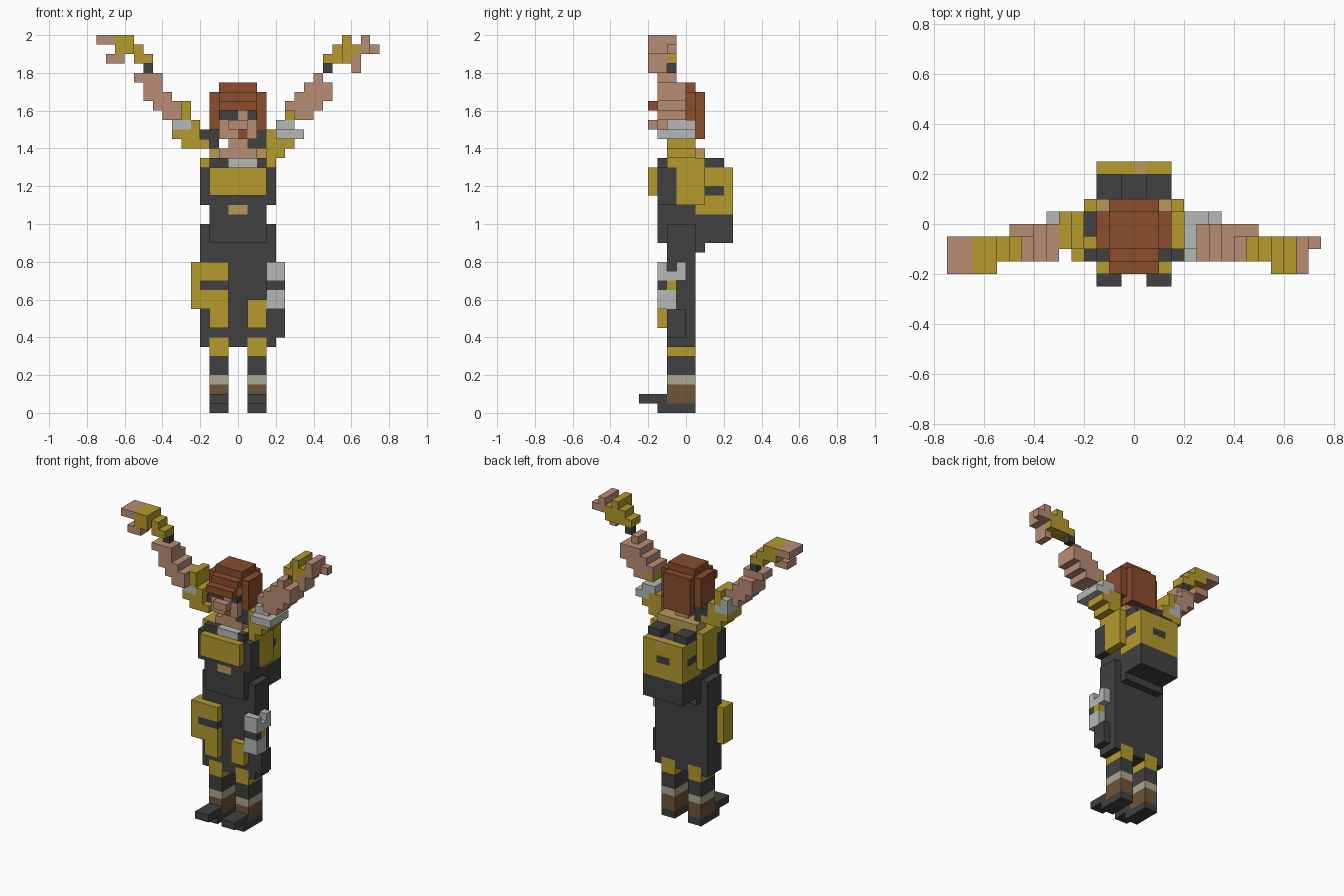
import bpy
import bmesh
from mathutils import Vector

U = 0.05  # edge length of one block

cube = bpy.data.objects.get("Cube")
if cube:
    bpy.data.objects.remove(cube, do_unlink=True)

SRGB = {
    "charcoal": (65, 65, 65), "mustard": (181, 154, 45), "skin": (185, 141, 117),
    "auburn": (138, 77, 44), "silver": (181, 184, 179), "tan": (186, 153, 88),
    "boot_brown": (111, 85, 57), "cream": (174, 168, 144),
}
NAMES = list(SRGB)


def linear(c):
    c /= 255
    return c / 12.92 if c <= 0.04045 else ((c + 0.055) / 1.055) ** 2.4


def make_material(name):
    rgba = (*[linear(c) for c in SRGB[name]], 1.0)
    m = bpy.data.materials.new(name)
    m.use_nodes = True
    m.diffuse_color = rgba
    bsdf = m.node_tree.nodes["Principled BSDF"]
    bsdf.inputs["Base Color"].default_value = rgba
    bsdf.inputs["Roughness"].default_value = 0.9
    return m


MATS = [make_material(n) for n in NAMES]
blocks = {}  # cell -> (part, colour index); later fills replace earlier ones


def fill(part, colour, x0, x1, y0, y1, z0, z1, mirror=False):
    """Fill a box of blocks, optionally on both sides of x = 0."""
    for x in range(x0, x1):
        for y in range(y0, y1):
            for z in range(z0, z1):
                blocks[x, y, z] = (part, NAMES.index(colour))
                if mirror:
                    blocks[-1 - x, y, z] = (part, NAMES.index(colour))


# Skirt and hips
fill("skirt", "charcoal", -4, 4, -2, 1, 7, 20)
fill("skirt", "charcoal", -3, 3, 1, 2, 17, 18)

# Legs and boots
fill("legs", "charcoal", 1, 3, -2, 1, 4, 6, True)
fill("legs", "mustard", 1, 3, -2, 1, 6, 8, True)
fill("boots", "charcoal", 1, 3, -3, 1, 0, 1, True)
fill("boots", "boot_brown", 1, 3, -2, 1, 1, 3, True)
fill("boots", "charcoal", 1, 3, -5, -2, 1, 2, True)
fill("boots", "cream", 1, 3, -2, 1, 3, 4, True)

# Thigh pouches
fill("right_pouch", "mustard", -5, -4, -3, -1, 11, 16)
fill("right_pouch", "mustard", -4, -1, -3, -2, 11, 16)
fill("right_pouch", "mustard", -3, -1, -3, -2, 9, 11)
fill("right_pouch", "charcoal", -4, -1, -3, -2, 13, 14)
fill("left_pouch", "mustard", 1, 3, -3, -2, 9, 12)

# Holster and sidearm
fill("holster", "charcoal", 4, 5, -2, 0, 8, 11)
fill("holster", "charcoal", 3, 5, -3, -2, 13, 14)
fill("holster", "mustard", 4, 5, -2, -1, 13, 14)
fill("sidearm", "silver", 3, 5, -3, -1, 11, 13)
fill("sidearm", "silver", 3, 5, -3, 0, 14, 15)
fill("sidearm", "silver", 3, 5, -3, -2, 15, 16)
fill("sidearm", "silver", 4, 5, -1, 0, 15, 16)

# Torso, belt and vest
fill("torso", "charcoal", -3, 3, -3, 1, 18, 27)
fill("torso", "charcoal", -4, 4, -3, -1, 22, 26)
fill("belt_buckle", "tan", -1, 1, -3, -2, 21, 22)
fill("vest", "mustard", -4, 4, -1, 2, 22, 27)
fill("vest", "mustard", -4, 4, -2, 1, 26, 27)
fill("vest", "mustard", 3, 4, -2, 1, 27, 28)
fill("vest", "tan", -3, 3, 0, 2, 27, 28)
fill("chest_panel", "mustard", -3, 3, -4, -3, 23, 26)
fill("collar", "silver", -1, 2, -3, -2, 26, 27)

# Backpack with slots and top pads
fill("backpack", "charcoal", -3, 3, 1, 5, 18, 21)
fill("backpack", "mustard", -3, 3, 1, 5, 21, 26)
fill("backpack", "charcoal", 2, 3, 2, 4, 23, 24, True)
fill("backpack", "charcoal", -1, 1, 4, 5, 23, 24)
fill("backpack", "tan", 0, 1, 4, 5, 25, 26)
fill("backpack", "charcoal", -1, 1, 2, 4, 25, 26)
fill("backpack", "charcoal", 1, 3, 2, 4, 26, 27, True)

# Neck, face and headset
fill("neck", "skin", -2, 2, -2, 0, 27, 28)
fill("neck", "skin", -1, 1, -2, 1, 28, 29)
fill("head", "skin", -2, 2, -3, 1, 29, 33)
fill("head", "skin", -1, 1, -4, -3, 30, 31)
fill("head", "charcoal", -2, 0, -3, -2, 31, 32)
fill("head", "charcoal", 1, 2, -3, -2, 31, 32)
fill("head", "auburn", 0, 1, -3, -2, 29, 30)
fill("headset", "charcoal", -4, -2, -1, 1, 28, 30)
fill("headset", "charcoal", 1, 3, -2, 0, 28, 29)
fill("headset", "charcoal", 2, 3, -2, 0, 29, 30)

# Hair
fill("hair", "auburn", 2, 3, -2, 1, 30, 34, True)
fill("hair", "auburn", -3, 3, 0, 1, 30, 34)
fill("hair", "auburn", -2, 2, -3, 1, 33, 34)
fill("hair", "auburn", -2, 2, -2, 1, 34, 35)
fill("hair", "auburn", -2, 2, 0, 2, 29, 34)
fill("hair", "auburn", -2, 2, -4, -3, 32, 33)

# Right arm, shoulder to hand
fill("right_arm", "mustard", -6, -3, -2, 1, 28, 29)
fill("right_arm", "mustard", -7, -4, -2, 1, 29, 31)
fill("right_arm", "silver", -7, -5, -2, 1, 30, 32)
fill("right_arm", "mustard", -6, -5, -2, 1, 31, 33)
fill("right_arm", "skin", -8, -6, -3, 0, 31, 32)
fill("right_arm", "skin", -9, -6, -3, 0, 32, 33)
fill("right_arm", "skin", -10, -7, -3, 0, 33, 34)
fill("right_arm", "skin", -10, -8, -3, 0, 34, 35)
fill("right_arm", "skin", -11, -8, -3, -1, 35, 36)
fill("right_arm", "charcoal", -10, -9, -2, -1, 36, 37)
fill("right_arm", "mustard", -10, -9, -3, -1, 37, 38)
fill("right_hand", "mustard", -11, -10, -3, -1, 37, 39)
fill("right_hand", "mustard", -13, -11, -4, -1, 38, 40)
fill("right_hand", "skin", -15, -13, -4, -1, 39, 40)
fill("right_hand", "skin", -14, -12, -4, -2, 37, 38)

# Left arm, shoulder to hand
fill("left_arm", "mustard", 4, 5, -2, 1, 27, 28)
fill("left_arm", "mustard", 3, 6, -2, 1, 28, 30)
fill("left_arm", "silver", 4, 7, -3, 1, 29, 30)
fill("left_arm", "mustard", 3, 5, -2, 1, 29, 30)
fill("left_arm", "silver", 4, 6, -2, 1, 30, 31)
fill("left_arm", "mustard", 5, 7, -2, 0, 31, 32)
fill("left_arm", "skin", 6, 8, -3, 0, 31, 32)
fill("left_arm", "skin", 5, 9, -3, 0, 32, 33)
fill("left_arm", "skin", 6, 10, -3, 0, 33, 34)
fill("left_arm", "skin", 7, 10, -3, 0, 34, 35)
fill("left_arm", "skin", 8, 9, -3, -1, 35, 36)
fill("left_arm", "charcoal", 9, 10, -2, -1, 36, 37)
fill("left_arm", "mustard", 9, 11, -3, -1, 37, 38)
fill("left_hand", "mustard", 10, 12, -3, -1, 38, 39)
fill("left_hand", "mustard", 11, 12, -4, -1, 39, 40)
fill("left_hand", "mustard", 11, 13, -4, -1, 37, 39)
fill("left_hand", "skin", 12, 13, -4, -2, 36, 38)
fill("left_hand", "skin", 13, 14, -4, -1, 38, 40)
fill("left_hand", "skin", 14, 15, -2, -1, 38, 39)

# Corner loops of the six block faces, wound outward
FACES = []
for axis in range(3):
    for side in (0, 1):
        corners = []
        for a, b in ((0, 0), (1, 0), (1, 1), (0, 1)):
            c = [0, 0, 0]
            c[axis], c[(axis + 1) % 3], c[(axis + 2) % 3] = side, a, b
            corners.append(tuple(c))
        normal = [0, 0, 0]
        normal[axis] = 2 * side - 1
        FACES.append((normal, corners if side else corners[::-1]))


def build_part(part):
    """Turn the blocks of one part into a shell with merged flat faces."""
    bm = bmesh.new()
    verts = {}
    for cell, (owner, colour) in blocks.items():
        if owner != part:
            continue
        for normal, corners in FACES:
            if tuple(p + n for p, n in zip(cell, normal)) in blocks:
                continue
            loop = []
            for c in corners:
                key = tuple(p + q for p, q in zip(cell, c))
                if key not in verts:
                    verts[key] = bm.verts.new(Vector(key) * U)
                loop.append(verts[key])
            bm.faces.new(loop).material_index = colour
    bmesh.ops.dissolve_limit(bm, angle_limit=0.01, verts=bm.verts[:],
                             edges=bm.edges[:], delimit={'MATERIAL'})
    mesh = bpy.data.meshes.new(part)
    bm.to_mesh(mesh)
    bm.free()
    for m in MATS:
        mesh.materials.append(m)
    bpy.context.collection.objects.link(bpy.data.objects.new(part, mesh))


for part_name in dict.fromkeys(owner for owner, _ in blocks.values()):
    build_part(part_name)
